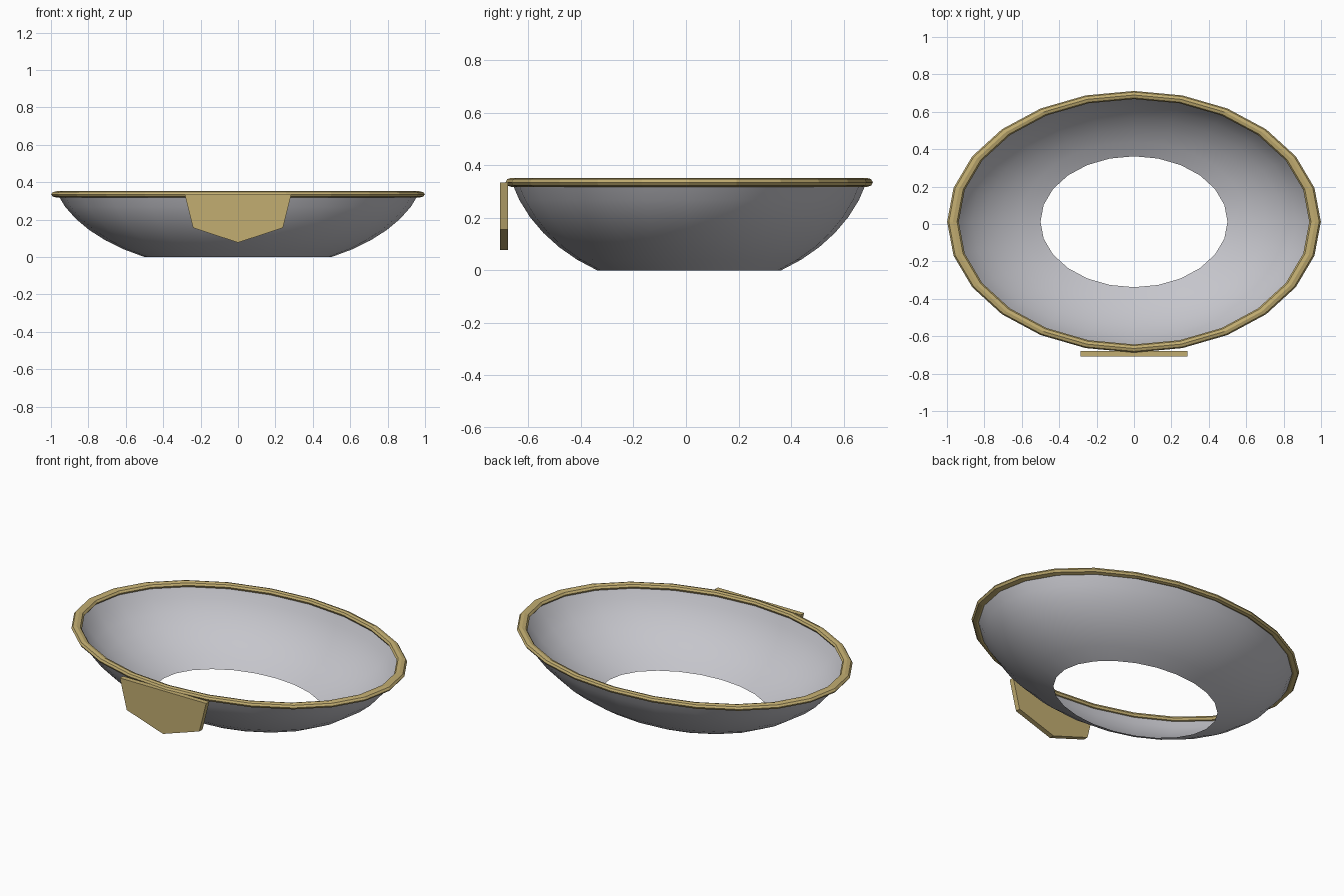
import bpy, bmesh, math

cube = bpy.data.objects.get("Cube")
if cube:
    bpy.data.objects.remove(cube, do_unlink=True)

SEGMENTS = 24
CENTRE_Y = 0.012
Y_SCALE = 0.70


def material(name, rgb):
    m = bpy.data.materials.new(name)
    m.use_nodes = True
    m.diffuse_color = (*rgb, 1)
    m.node_tree.nodes["Principled BSDF"].inputs["Base Color"].default_value = (*rgb, 1)
    return m


def finish(name, bm, mat):
    mesh = bpy.data.meshes.new(name)
    bm.to_mesh(mesh)
    bm.free()
    mesh.materials.append(mat)
    obj = bpy.data.objects.new(name, mesh)
    bpy.context.collection.objects.link(obj)
    return obj


def oval_lathe(name, profile, mat, closed=False):
    """Sweep an (r, z) profile around an oval."""
    bm = bmesh.new()
    rings = []
    for r, z in profile:
        ring = []
        for i in range(SEGMENTS):
            a = 2 * math.pi * i / SEGMENTS
            ring.append(bm.verts.new((r * math.cos(a), CENTRE_Y + Y_SCALE * r * math.sin(a), z)))
        rings.append(ring)
    pairs = list(zip(rings, rings[1:]))
    if closed:
        pairs.append((rings[-1], rings[0]))
    for low, high in pairs:
        for i in range(SEGMENTS):
            j = (i + 1) % SEGMENTS
            bm.faces.new((low[i], low[j], high[j], high[i]))
    return finish(name, bm, mat)


grey = material("bowl grey", (0.56, 0.56, 0.60))
gold = material("pale gold", (0.54, 0.42, 0.165))

# Open bowl: a band of a flattened sphere
angles = [math.radians(a) for a in (30, 37.5, 45, 52.5, 60, 67.5, 75)]
bowl = oval_lathe("bowl", [(math.sin(a), 0.555 * (math.cos(angles[0]) - math.cos(a)))
                           for a in angles], grey)
for p in bowl.data.polygons:
    p.use_smooth = True

# Faceted rim ring
ring_profile = [(0.968 + 0.031 * math.cos(math.tau * k / 8),
                 0.335 + 0.017 * math.sin(math.tau * k / 8)) for k in range(8)]
oval_lathe("rim", ring_profile, gold, closed=True)

# Pointed plaque on the front
bm = bmesh.new()
outline = [(-0.285, 0.335), (-0.24, 0.156), (0, 0.077), (0.24, 0.156), (0.285, 0.335)]
face = bm.faces.new([bm.verts.new((x, -0.708, z)) for x, z in outline])
back = bmesh.ops.extrude_face_region(bm, geom=[face])
bmesh.ops.translate(bm, vec=(0, 0.03, 0),
                    verts=[v for v in back["geom"] if isinstance(v, bmesh.types.BMVert)])
bmesh.ops.recalc_face_normals(bm, faces=bm.faces)
finish("front_plaque", bm, gold)
